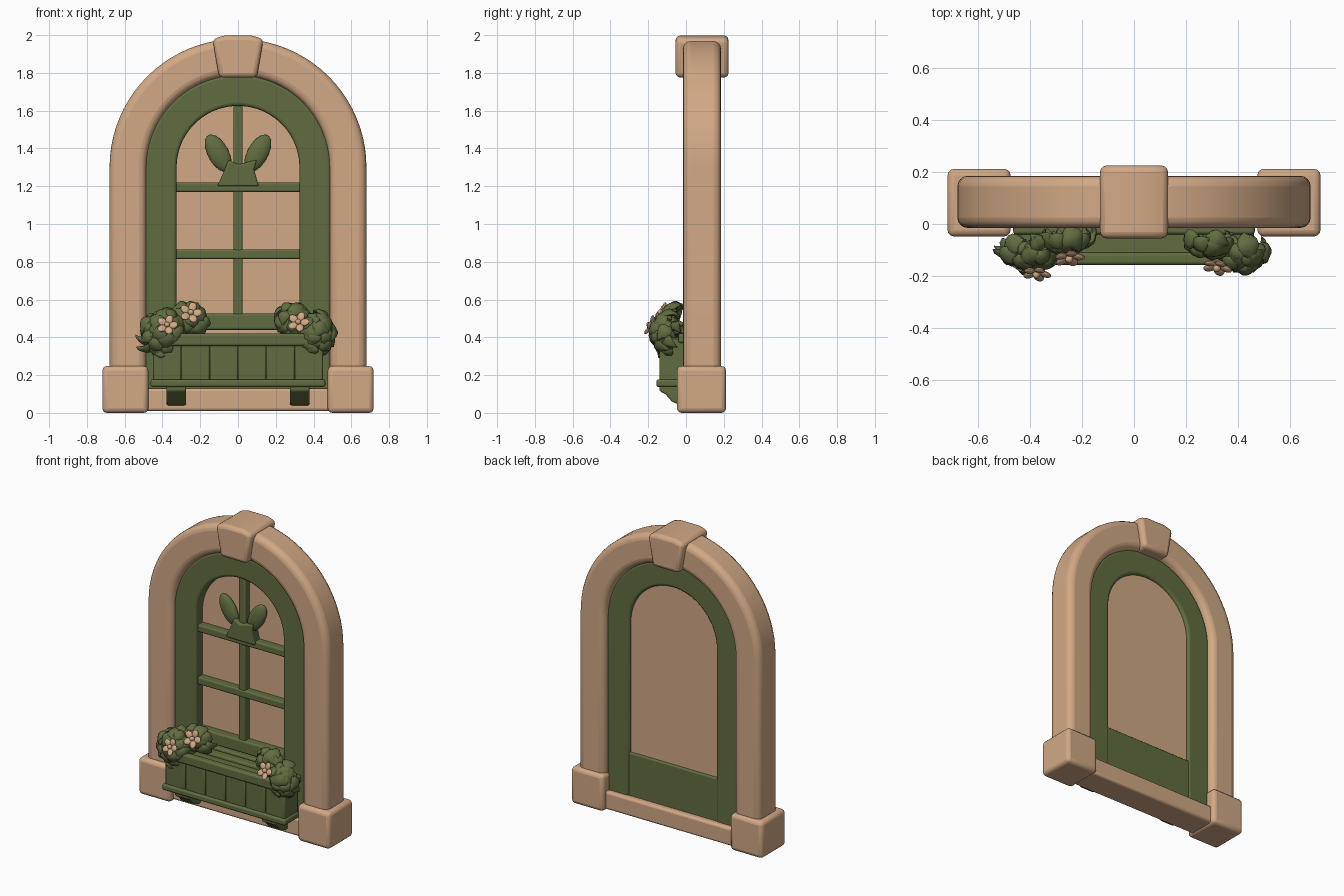
import bpy, bmesh, math, random
from mathutils import Vector, Matrix

if "Cube" in bpy.data.objects:
    bpy.data.objects.remove(bpy.data.objects["Cube"])

random.seed(7)


def material(name, col):
    m = bpy.data.materials.new(name)
    m.diffuse_color = (*col, 1)
    m.use_nodes = True
    m.node_tree.nodes["Principled BSDF"].inputs["Base Color"].default_value = m.diffuse_color
    return m


TAN = material("warm_stone", (0.64, 0.395, 0.235))
GREEN = material("moss_green", (0.12, 0.152, 0.052))


def finish(name, bm, mat, bevel=0.0, segs=3, angle=40):
    bmesh.ops.recalc_face_normals(bm, faces=bm.faces[:])
    me = bpy.data.meshes.new(name)
    bm.to_mesh(me)
    bm.free()
    ob = bpy.data.objects.new(name, me)
    bpy.context.collection.objects.link(ob)
    me.materials.append(mat)
    if bevel:
        b = ob.modifiers.new("bevel", 'BEVEL')
        b.width, b.segments = bevel, segs
        b.limit_method, b.angle_limit = 'ANGLE', math.radians(35)
    bpy.ops.object.select_all(action='DESELECT')
    ob.select_set(True)
    bpy.context.view_layer.objects.active = ob
    bpy.ops.object.shade_smooth_by_angle(angle=math.radians(angle))
    return ob


def box(name, x0, x1, y0, y1, z0, z1, mat, bevel=0.01, segs=3):
    bm = bmesh.new()
    mx = Matrix.Translation(((x0 + x1) / 2, (y0 + y1) / 2, (z0 + z1) / 2))
    mx = mx @ Matrix.Diagonal((x1 - x0, y1 - y0, z1 - z0, 1))
    bmesh.ops.create_cube(bm, size=1, matrix=mx)
    return finish(name, bm, mat, bevel, segs)


def prism(name, pts, a0, a1, mat, bevel=0.0, axis='y', segs=3):
    """Extrude a profile: (x, z) along y, or (y, z) along x."""
    bm = bmesh.new()
    put = (lambda p, a: (p[0], a, p[1])) if axis == 'y' else (lambda p, a: (a, p[0], p[1]))
    lo = [bm.verts.new(put(p, a0)) for p in pts]
    hi = [bm.verts.new(put(p, a1)) for p in pts]
    bm.faces.new(lo)
    bm.faces.new(hi)
    for i in range(len(pts)):
        j = (i + 1) % len(pts)
        bm.faces.new((lo[i], lo[j], hi[j], hi[i]))
    return finish(name, bm, mat, bevel, segs)


ZC = 1.3  # centre height of every arch


def arch_path(r, z0, n=40):
    arc = [(r * math.cos(math.pi * i / n), ZC + r * math.sin(math.pi * i / n)) for i in range(n + 1)]
    return [(r, z0)] + arc + [(-r, z0)]


def arch_band(name, ro, ri, z0, y0, y1, mat, bevel):
    bm = bmesh.new()
    rings = [[bm.verts.new(v) for v in ((o[0], y0, o[1]), (o[0], y1, o[1]), (i[0], y1, i[1]), (i[0], y0, i[1]))]
             for o, i in zip(arch_path(ro, z0), arch_path(ri, z0))]
    for a, b in zip(rings, rings[1:]):
        for k in range(4):
            bm.faces.new((a[k], a[(k + 1) % 4], b[(k + 1) % 4], b[k]))
    bm.faces.new(rings[0])
    bm.faces.new(rings[-1])
    return finish(name, bm, mat, bevel, 4)


# Stone surround
arch_band("stone_arch", 0.68, 0.485, 0.1, -0.015, 0.185, TAN, 0.04)
prism("keystone", [(-0.1, 1.775), (0.1, 1.775), (0.135, 1.98), (0.07, 1.998), (-0.07, 1.998), (-0.135, 1.98)],
      -0.055, 0.225, TAN, 0.025)
for s, side in ((-1, "left"), (1, "right")):
    x0, x1 = sorted((s * 0.475, s * 0.718))
    box(side + "_base_block", x0, x1, -0.048, 0.212, 0.0, 0.248, TAN, 0.025)
box("stone_sill", -0.5, 0.5, -0.01, 0.18, 0.01, 0.13, TAN, 0.015)

# Window frame, pane and glazing bars
arch_band("window_frame", 0.492, 0.325, 0.11, 0.015, 0.145, GREEN, 0.018)
box("lower_panel", -0.36, 0.36, 0.04, 0.14, 0.11, 0.42, GREEN, 0.01)
prism("window_pane", arch_path(0.35, 0.38), 0.085, 0.125, TAN)
box("lower_rail", -0.35, 0.35, 0.03, 0.1, 0.44, 0.525, GREEN, 0.012)
box("upright_bar", -0.025, 0.025, 0.04, 0.1, 0.48, 1.64, GREEN, 0.01)
for z in (0.84, 1.195):
    box("cross_bar", -0.34, 0.34, 0.035, 0.1, z - 0.025, z + 0.025, GREEN, 0.01)

# Leaf ornament on the upper cross bar
prism("ornament_base", [(-0.11, 1.2), (0.11, 1.2), (0.085, 1.29), (0.1, 1.34), (0, 1.315), (-0.05, 1.34), (-0.07, 1.29)],
      0.02, 0.09, GREEN, 0.01)
for s in (-1, 1):
    bm = bmesh.new()
    mx = Matrix.Translation((s * 0.105, 0.055, 1.375)) @ Matrix.Rotation(s * math.radians(29), 4, 'Y')
    bmesh.ops.create_uvsphere(bm, u_segments=24, v_segments=14, radius=1,
                              matrix=mx @ Matrix.Diagonal((0.055, 0.03, 0.108, 1)))
    finish("ornament_leaf", bm, GREEN)

# Planter box with slats, rims and brackets
box("planter_core", -0.435, 0.435, -0.125, 0.02, 0.15, 0.4, GREEN, 0.0)
for i in range(6):
    x = -0.45 + i * 0.15
    box("planter_slat", x + 0.001, x + 0.149, -0.14, -0.1, 0.16, 0.38, GREEN, 0.008, 2)
for s in (-1, 1):
    x0, x1 = sorted((s * 0.42, s * 0.45))
    box("planter_end", x0, x1, -0.13, 0.0, 0.16, 0.39, GREEN, 0.008, 2)
box("planter_foot_trim", -0.462, 0.462, -0.157, 0.0, 0.137, 0.178, GREEN, 0.012)
box("planter_rim", -0.465, 0.465, -0.157, -0.11, 0.355, 0.42, GREEN, 0.012)
box("planter_back_rim", -0.465, 0.465, -0.04, 0.02, 0.37, 0.42, GREEN, 0.012)
for s in (-1, 1):
    x0, x1 = sorted((s * 0.275, s * 0.378))
    prism("planter_bracket", [(0.0, 0.145), (-0.14, 0.145), (-0.14, 0.115), (-0.11, 0.1), (-0.075, 0.06),
                              (-0.03, 0.04), (0.0, 0.04)], x0, x1, GREEN, 0.008, 'x', 2)


# Plants
def add_leaf(bm, base, tip, normal, length, width):
    """Cupped, pointed oval leaf with a little thickness."""
    t = tip.normalized()
    side = t.cross(normal).normalized()
    up = side.cross(t)
    rows = []
    for k in range(7):
        u = k / 6
        w = width * 0.5 * max(0.06, math.sin(math.pi * u ** 0.8) ** 0.75)
        c = base + t * (u * length) + up * (0.03 * math.sin(math.pi * u) - 0.018 * u)
        top = [c + side * (w * a) - up * (0.012 * abs(a)) + up * (0.008 * (0.4 < abs(a) < 0.8)) for a in (-1, -.55, 0, .55, 1)]
        bot = [c + side * (w * a) - up * 0.024 for a in (.6, -.6)]
        rows.append([bm.verts.new(p) for p in top + bot])
    for a, b in zip(rows, rows[1:]):
        for k in range(7):
            bm.faces.new((a[k], a[(k + 1) % 7], b[(k + 1) % 7], b[k]))
    bm.faces.new(rows[0])
    bm.faces.new(rows[-1])


def bush(name, c, r, count):
    bm = bmesh.new()
    for i in range(count):
        # even spiral over the front and sides of an ellipsoid
        h = 1 - 1.9 * (i + 0.5) / count
        a = i * 2.39996 + random.uniform(-.2, .2)
        ring = math.sqrt(max(0, 1 - h * h))
        d = Vector((ring * math.cos(a), -abs(ring * math.sin(a)), h))
        n = Vector((d.x / r[0], d.y / r[1], d.z / r[2])).normalized()
        tip = Vector((d.x * 0.9, -0.15, d.z * 0.5 - 0.45))
        tip += Vector([random.uniform(-.3, .3) for _ in range(3)])
        tip = tip - n * tip.dot(n) * 0.75
        k = random.uniform(0.7, 0.9)
        pos = Vector((c[0] + d.x * r[0] * k, c[1] + d.y * r[1] * k, c[2] + d.z * r[2] * k))
        ln = random.uniform(0.085, 0.115)
        add_leaf(bm, pos - tip.normalized() * ln * 0.45, tip, n, ln, ln * 0.75)
    for v in bm.verts:  # keep the leaves in front of the window wall
        v.co.y = min(v.co.y, 0.01)
    finish(name, bm, GREEN, angle=50)


bush("left_foliage", (-0.395, -0.075, 0.43), (0.14, 0.115, 0.13), 34)
bush("left_tall_foliage", (-0.26, -0.05, 0.5), (0.1, 0.06, 0.09), 20)
bush("right_foliage", (0.415, -0.08, 0.42), (0.105, 0.115, 0.125), 30)
bush("right_tall_foliage", (0.29, -0.055, 0.49), (0.1, 0.07, 0.09), 20)


def flower(c, facing, size):
    rot = Vector(facing).to_track_quat('Z', 'Y').to_matrix().to_4x4()
    base = Matrix.Translation(c) @ rot
    bm = bmesh.new()
    for i in range(5):
        mx = base @ Matrix.Rotation(i * math.tau / 5, 4, 'Z') @ Matrix.Translation((size * 0.58, 0, 0))
        mx = mx @ Matrix.Rotation(-0.25, 4, 'Y')
        bmesh.ops.create_uvsphere(bm, u_segments=14, v_segments=8, radius=1,
                                  matrix=mx @ Matrix.Diagonal((size * 0.45, size * 0.36, 0.01, 1)))
    bmesh.ops.create_uvsphere(bm, u_segments=12, v_segments=8, radius=size * 0.26,
                              matrix=base @ Matrix.Translation((0, 0, 0.006)))
    finish("flower", bm, TAN)


flower((-0.375, -0.19, 0.465), (-0.1, -1, 0.45), 0.056)
flower((-0.25, -0.13, 0.53), (0.1, -1, 0.5), 0.06)
flower((0.32, -0.165, 0.48), (-0.2, -1, 0.5), 0.058)
